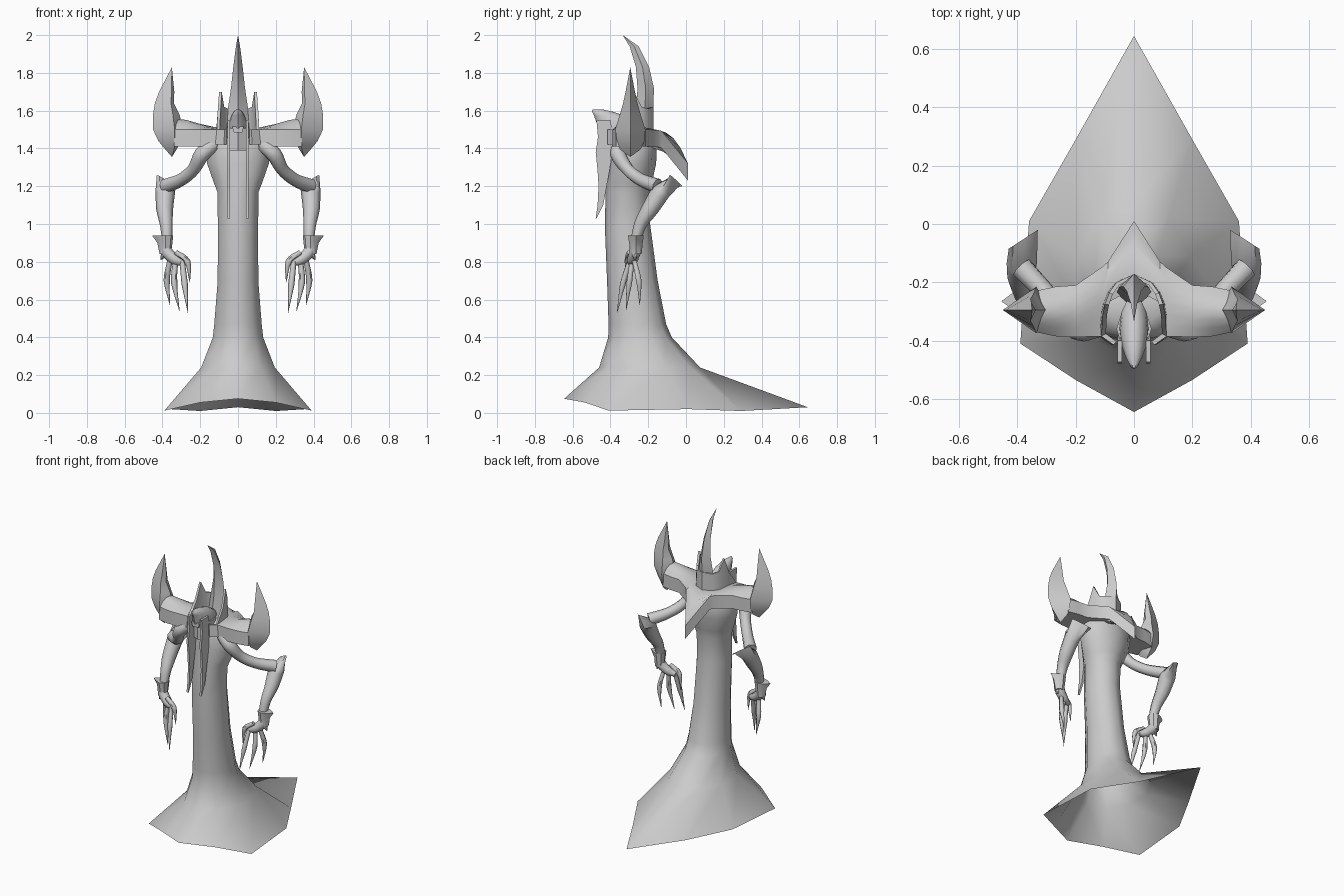
import bpy, bmesh, math
from mathutils import Vector

if "Cube" in bpy.data.objects:
    bpy.data.objects.remove(bpy.data.objects["Cube"], do_unlink=True)

GREY = (0.6, 0.6, 0.6, 1)
stone = bpy.data.materials.new("plain grey")
stone.use_nodes = True
stone.diffuse_color = GREY
stone.node_tree.nodes["Principled BSDF"].inputs["Base Color"].default_value = GREY


def loft(name, rings, smooth=35, cap_start=True, cap_end=True, side=1):
    """Skin a list of equally long point rings into one mesh object."""
    bm = bmesh.new()
    rows = [[bm.verts.new((p[0] * side, p[1], p[2])) for p in ring] for ring in rings]
    count = len(rows[0])
    for low, high in zip(rows, rows[1:]):
        for i in range(count):
            j = (i + 1) % count
            bm.faces.new((low[i], low[j], high[j], high[i]))
    if cap_start:
        bm.faces.new(rows[0][::-1])
    if cap_end:
        bm.faces.new(rows[-1])
    bmesh.ops.remove_doubles(bm, verts=bm.verts[:], dist=0.0002)
    bmesh.ops.recalc_face_normals(bm, faces=bm.faces[:])
    mesh = bpy.data.meshes.new(name)
    bm.to_mesh(mesh)
    bm.free()
    mesh.materials.append(stone)
    obj = bpy.data.objects.new(name, mesh)
    bpy.context.collection.objects.link(obj)
    bpy.ops.object.select_all(action="DESELECT")
    obj.select_set(True)
    bpy.context.view_layer.objects.active = obj
    bpy.ops.object.shade_smooth_by_angle(angle=math.radians(smooth))
    return obj


def pair(name, rings, **options):
    """Build a part on both sides of the model."""
    for label, side in (("left", 1), ("right", -1)):
        loft(f"{label}_{name}", rings, side=side, **options)


def oval(z, half_width, front, back, sides):
    """Level oval ring, starting at the front."""
    middle, depth = (front + back) / 2, (back - front) / 2
    turns = [math.tau * i / sides for i in range(sides)]
    return [(half_width * math.sin(a), middle - depth * math.cos(a), z) for a in turns]


def tube(points, radii, sides=8, steps=4):
    """Rings around a smooth path with changing radius."""
    pts = [Vector(p) for p in points]
    path = []
    for i in range(len(pts) - 1):
        a, b = pts[i], pts[i + 1]
        before = pts[i - 1] if i else a * 2 - b
        after = pts[i + 2] if i + 2 < len(pts) else b * 2 - a
        last = i == len(pts) - 2
        for s in range(steps + last):
            t = s / steps
            p = a * 2 + (b - before) * t + (before * 2 - a * 5 + b * 4 - after) * t**2
            p += (a * 3 - before - b * 3 + after) * t**3
            path.append((p / 2, radii[i] + (radii[i + 1] - radii[i]) * t))
    rings = []
    for k, (p, r) in enumerate(path):
        ahead, behind = path[min(k + 1, len(path) - 1)][0], path[max(k - 1, 0)][0]
        tangent = (ahead - behind).normalized()
        u = tangent.cross(Vector((0, 1, 0.2))).normalized()
        v = tangent.cross(u)
        turns = [math.tau * i / sides for i in range(sides)]
        rings.append([p + (u * math.cos(a) + v * math.sin(a)) * r for a in turns])
    return rings


# Robe: open ten-sided skirt hem, rising to a narrow trunk and wider chest
hem = [(0, -.645, .075), (.2, -.535, .055), (.39, -.41, .012), (.36, .01, .02),
       (.2, .29, .01), (0, .645, .03)]
hem += [(-x, y, z) for x, y, z in hem[-2:0:-1]]
trunk = [(.24, .205, -.46, .075), (.4, .14, -.412, -.075), (.47, .132, -.41, -.105),
         (.7, .113, -.418, -.15), (1, .112, -.43, -.19), (1.17, .115, -.425, -.19),
         (1.22, .135, -.42, -.18), (1.32, .172, -.41, -.158), (1.4, .178, -.405, -.155),
         (1.45, .16, -.39, -.17), (1.48, .09, -.35, -.22)]
loft("robe", [hem] + [oval(*row, 10) for row in trunk], smooth=70, cap_start=False)


# Shoulder mantle: thick plate across the shoulders, drooping to a point behind
def mantle_station(x, front, back, lift, rows=7):
    top, bottom = [], []
    for i in range(rows):
        t = i / (rows - 1)
        y = front + (back - front) * t
        z = 1.5 - 19.4 * max(0, y + .2) ** 3
        top.append((x, y, z + lift * math.sin(math.pi * t)))
        bottom.append((x, y, z - .09))
    return top + bottom[::-1]


half = [(0, -.22, .01, 0), (.09, -.27, -.13, 0), (.11, -.385, -.148, .01),
        (.2, -.388, -.21, .03), (.27, -.385, -.215, .05), (.34, -.37, -.23, .06)]
span = [(-x, *rest) for x, *rest in half[:0:-1]] + half
loft("shoulder_mantle", [mantle_station(*s) for s in span], smooth=40)

# Crescent horns on the mantle ends: height, inner x, ridge x, outer x, half depth
crescent = [(1.83, .35, .35, .35, 0), (1.7, .337, .352, .418, .025),
            (1.64, .34, .355, .44, .038), (1.58, .31, .345, .45, .055),
            (1.5, .29, .335, .45, .08), (1.44, .3, .335, .422, .075),
            (1.395, .325, .338, .385, .055), (1.355, .35, .35, .35, 0)]
pair("crescent_horn", [[(inner, -.295, z), (ridge, -.295 - d, z), (outer, -.295, z),
                        (ridge, -.295 + d, z)] for z, inner, ridge, outer, d in crescent])

# Tall curved crest behind the head
crest = [(1.48, .06, -.29, -.185), (1.62, .052, -.262, -.172), (1.72, .037, -.257, -.17),
         (1.83, .025, -.265, -.195), (1.94, .011, -.298, -.25), (2, 0, -.335, -.335)]
loft("crest", [oval(*row, 4) for row in crest])

# Crown wall wrapping the head, with one spike on each side
wall = [(0, -.172, 1.62), (.06, -.2, 1.61), (.085, -.235, 1.62), (.1, -.275, 1.7),
        (.108, -.315, 1.59), (.112, -.385, 1.5), (.07, -.415, 1.5)]
wall = [(-x, y, z) for x, y, z in wall[:0:-1]] + wall
crown = []
for x, y, top in wall:
    ix, iy = x * .86, y + (-.3 - y) * .1
    crown.append([(x * 1.08, y, 1.42), (x, y, top), (ix, iy, top), (ix, iy, 1.42)])
loft("crown", crown, smooth=30)

# Head: narrow dome overhanging at the brow, with a recessed mouth under it
dome = [(1.505, .05, -.465, -.25), (1.54, .047, -.475, -.27), (1.575, .036, -.488, -.33),
        (1.595, .024, -.498, -.39), (1.606, .008, -.495, -.44)]
loft("head", [oval(*row, 12) for row in dome], smooth=50)
loft("mouth_recess", [oval(z, .06, -.44, -.28, 8) for z in (1.39, 1.51)])
loft("upper_lip", [[(-.03, y, z), (.03, y, z), (.022, y, z - .03), (-.022, y, z - .03)]
                   for y, z in ((-.462, 1.515), (-.42, 1.515))])

# Long flat jaw blades hanging at each side of the mouth
blade = [(1.55, -.474, -.4), (1.46, -.466, -.385), (1.38, -.478, -.39),
         (1.28, -.468, -.405), (1.2, -.463, -.42), (1.1, -.468, -.438), (1.03, -.478, -.474)]
pair("jaw_blade", [[(.042, f, z), (.056, f, z), (.056, b, z), (.042, b, z)]
                   for z, f, b in blade])

# Upper arms
pair("upper_arm", tube([(.13, -.35, 1.42), (.19, -.36, 1.37), (.235, -.31, 1.29),
                        (.3, -.24, 1.235), (.385, -.15, 1.2)],
                       [.04, .042, .034, .034, .04]), smooth=60)

# Forearms: a flat flared elbow spur tapering to the wrist
elbow_out, elbow_in = Vector((.43, -.085, 1.26)), Vector((.33, -.02, 1.2))
forearm = tube([(.385, -.135, 1.17), (.388, -.19, 1.08), (.38, -.24, 1), (.375, -.268, .91)],
               [.052, .045, .034, .026])
spur = []
for p in forearm[0]:
    t = max(0, min(1, .5 + (p.x - .385) / .104))
    spur.append(elbow_in.lerp(elbow_out, t) + Vector((0, 0, (p.z - 1.17) * .12)))
pair("forearm", [spur] + forearm, smooth=50)

# Wrist cuffs with an outward spike
cuff = []
for z, x, r, spike in ((.94, .385, .042, .028), (.9, .383, .036, .008), (.84, .385, .03, 0)):
    ring = []
    for i in range(8):
        a = math.tau * i / 8
        reach = r + (spike if i == 0 else 0)
        ring.append((x + reach * math.cos(a), -.265 + r * math.sin(a), z))
    cuff.append(ring)
pair("cuff", cuff)

# Palms and a short spur under the heel of the hand
pair("palm", tube([(.39, -.265, .9), (.375, -.27, .85), (.33, -.285, .81), (.285, -.295, .795)],
                  [.028, .032, .03, .016]), smooth=50)
pair("heel_spur", tube([(.37, -.27, .86), (.39, -.27, .84), (.41, -.27, .81)], [.028, .02, .002]))

# Clawed fingers
fingers = {
    "outer_finger": [(.36, -.275, .81), (.377, -.25, .7), (.36, -.245, .57)],
    "middle_finger": [(.33, -.285, .81), (.338, -.3, .69), (.31, -.318, .54)],
    "inner_finger": [(.295, -.3, .8), (.282, -.335, .68), (.265, -.365, .53)],
    "thumb": [(.33, -.3, .85), (.268, -.31, .8), (.255, -.31, .69)],
}
for label, path in fingers.items():
    pair(label, tube(path, [.014, .017, .001], sides=6), smooth=60)
